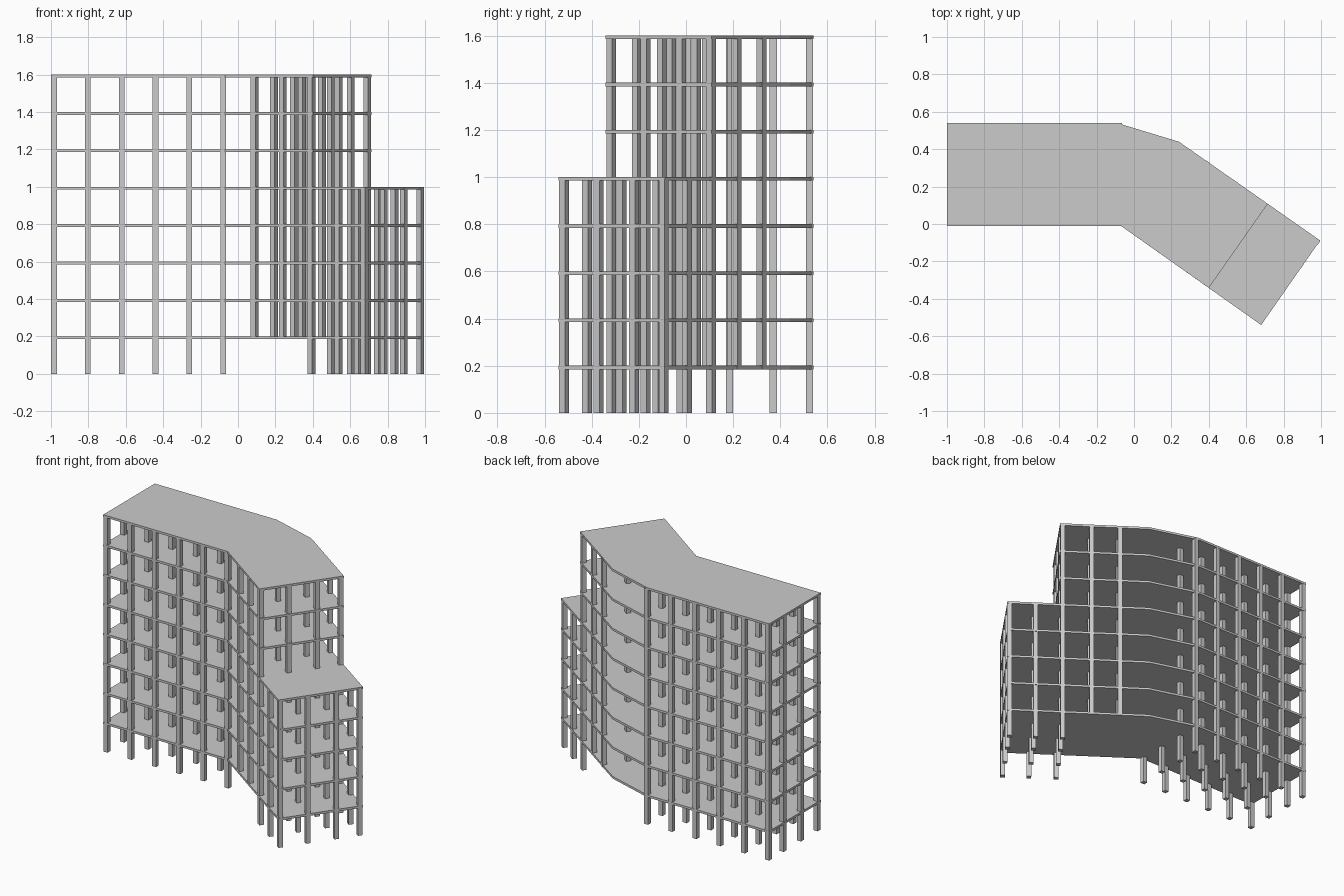
import bpy
import bmesh
from math import atan2
from mathutils import Vector, Matrix

cube = bpy.data.objects.get("Cube")
if cube:
    bpy.data.objects.remove(cube, do_unlink=True)

concrete = bpy.data.materials.new("concrete grey")
concrete.use_nodes = True
GREY = (0.6, 0.6, 0.6, 1)
concrete.diffuse_color = GREY
concrete.node_tree.nodes["Principled BSDF"].inputs["Base Color"].default_value = GREY

STOREY = 0.2
SLAB = 0.015
COL = 0.03
LOW_TOP, HIGH_TOP = 1.0, 1.6


def finish(bm, name):
    mesh = bpy.data.meshes.new(name)
    bmesh.ops.recalc_face_normals(bm, faces=bm.faces)
    bm.to_mesh(mesh)
    bm.free()
    mesh.materials.append(concrete)
    obj = bpy.data.objects.new(name, mesh)
    bpy.context.collection.objects.link(obj)
    return obj


def slab(name, outline, top):
    bm = bmesh.new()
    face = bm.faces.new([bm.verts.new((x, y, top - SLAB)) for x, y in outline])
    ext = bmesh.ops.extrude_face_region(bm, geom=[face])
    verts = [v for v in ext["geom"] if isinstance(v, bmesh.types.BMVert)]
    bmesh.ops.translate(bm, verts=verts, vec=(0, 0, SLAB))
    return finish(bm, name)


def columns(name, origin, along, stations, rows):
    """Grid of square columns; each station is (distance, bottom, top)."""
    across = Vector((-along.y, along.x))
    turn = Matrix.Rotation(atan2(along.y, along.x), 4, "Z")
    bm = bmesh.new()
    for dist, bottom, top in stations:
        for row in rows:
            p = origin + along * dist + across * row
            place = Matrix.Translation((p.x, p.y, (bottom + top) / 2))
            size = Matrix.Diagonal((COL, COL, top - bottom, 1))
            bmesh.ops.create_cube(bm, size=1, matrix=place @ turn @ size)
    return finish(bm, name)


# Floor outlines: the tower, and the lower storeys with the end terrace
west = [(-1, 0.54), (-1, -0.01), (-0.07, -0.01)]
back = [(0.24, 0.44), (-0.09, 0.54)]
tower = west + [(0.4, -0.342), (0.715, 0.108)] + back
podium = west + [(0.68, -0.54), (0.995, -0.088)] + back

# Floor slabs and roof
for level in range(1, 9):
    top = level * STOREY
    name = "roof_slab" if level == 8 else f"floor_slab_{level}"
    slab(name, podium if level <= 5 else tower, top)

# Column grids of the two wings
rows = (0.016, 0.195, 0.38, 0.534)
under_roof = HIGH_TOP - SLAB / 2
columns("straight_wing_columns", Vector((-1, -0.01)), Vector((1, 0)),
        [(0.016 + 0.181 * i, 0, under_roof) for i in range(6)], rows)

bend = Vector((-0.07, -0.01))
along = (Vector((0.68, -0.54)) - bend).normalized()
columns("angled_wing_columns", bend, along,
        [(0.183, STOREY - SLAB, under_roof),
         (0.367, STOREY - SLAB, under_roof),
         (0.555, 0, under_roof)], rows)
columns("terrace_columns", bend, along,
        [(0.732, 0, LOW_TOP - SLAB / 2), (0.902, 0, LOW_TOP - SLAB / 2)], rows)
